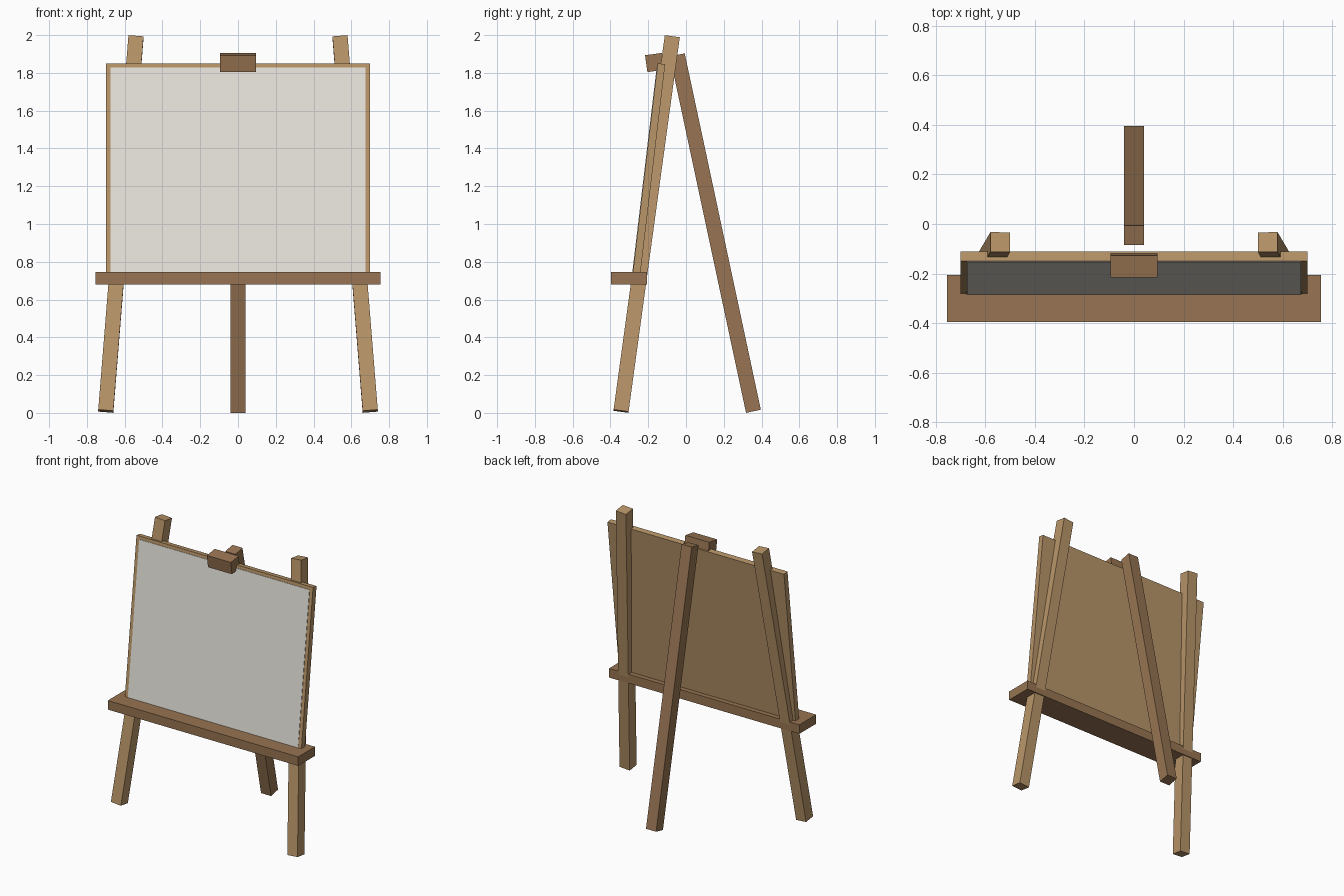
import bpy
from math import radians
from mathutils import Matrix, Vector

if "Cube" in bpy.data.objects:
    bpy.data.objects.remove(bpy.data.objects["Cube"])


def material(name, rgb):
    m = bpy.data.materials.new(name)
    m.diffuse_color = (*rgb, 1)
    m.use_nodes = True
    m.node_tree.nodes["Principled BSDF"].inputs["Base Color"].default_value = m.diffuse_color
    return m


light_wood = material("light_wood", (0.48, 0.30, 0.14))
dark_wood = material("dark_wood", (0.31, 0.175, 0.085))
cloth = material("cloth", (0.80, 0.77, 0.71))


def box(name, size, matrix, mat):
    bpy.ops.mesh.primitive_cube_add(size=1)
    ob = bpy.context.object
    ob.name = name
    ob.data.transform(Matrix.Diagonal((*size, 1)))
    ob.matrix_world = matrix
    ob.data.materials.append(mat)
    return ob


def beam(name, bottom, top, width, depth, mat):
    """Box running between two end centres, its width kept along x."""
    a, b = Vector(bottom), Vector(top)
    z = (b - a).normalized()
    y = z.cross(Vector((1, 0, 0))).normalized()
    x = y.cross(z)
    m = Matrix((x, y, z)).transposed().to_4x4()
    m.translation = (a + b) / 2
    return box(name, (width, depth, (b - a).length), m, mat)


# Splayed front legs
for side, s in (("left", -1), ("right", 1)):
    beam("front_leg_" + side, (s * 0.70, -0.344, 0.009),
         (s * 0.54, -0.073, 1.991), 0.08, 0.08, light_wood)

# Rear support leg
beam("back_leg", (0, 0.357, 0.0085), (0, -0.046, 1.895), 0.08, 0.08, dark_wood)

# Tray
box("tray", (1.51, 0.19, 0.065), Matrix.Translation((0, -0.301, 0.7125)), dark_wood)

# Leaning board with the canvas slightly proud of its front
beam("board", (0, -0.264, 0.72), (0, -0.130, 1.848), 1.40, 0.04, light_wood)
beam("canvas", (0, -0.278, 0.735), (0, -0.148, 1.828), 1.35, 0.015, cloth)

# Top clamp
box("clamp", (0.19, 0.09, 0.09),
    Matrix.Translation((0, -0.166, 1.855)) @ Matrix.Rotation(radians(8), 4, 'X'),
    dark_wood)
